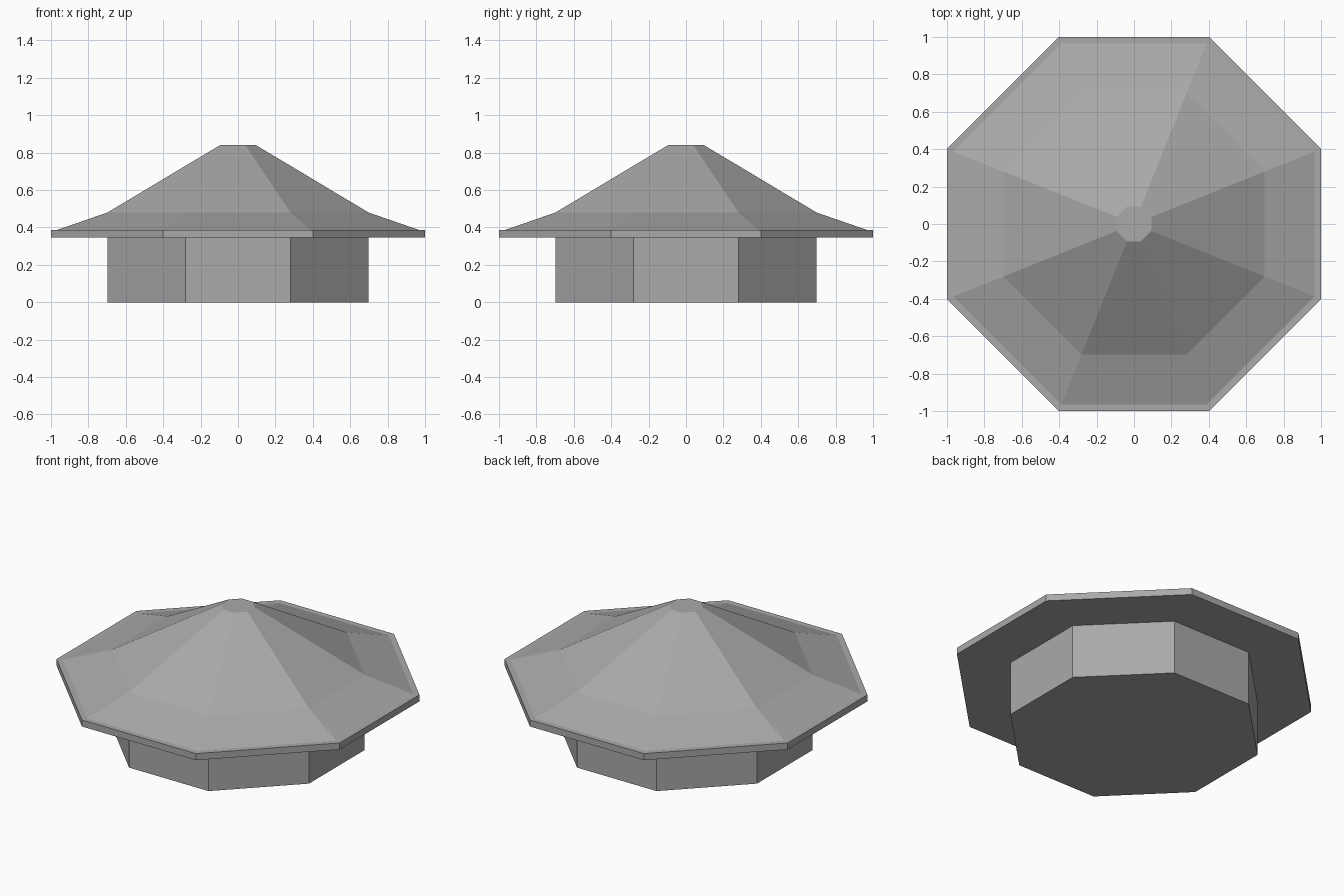
import bpy
import bmesh

cube = bpy.data.objects.get("Cube")
if cube:
    bpy.data.objects.remove(cube, do_unlink=True)

# One plain grey for the whole model
GREY = (0.4, 0.4, 0.4, 1.0)
grey = bpy.data.materials.new("plain grey")
grey.use_nodes = True
grey.diffuse_color = GREY
grey.node_tree.nodes["Principled BSDF"].inputs["Base Color"].default_value = GREY

# Corner directions of an octagon with chamfered corners, counter-clockwise
C = 0.402
CORNERS = [(1, -C), (1, C), (C, 1), (-C, 1), (-1, C), (-1, -C), (-C, -1), (C, -1)]


def octagon_stack(name, profile):
    """Closed solid skinned over octagonal rings given as (half width, height)."""
    bm = bmesh.new()
    rings = [[bm.verts.new((x * r, y * r, z)) for x, y in CORNERS] for r, z in profile]
    for low, high in zip(rings, rings[1:]):
        for i in range(len(CORNERS)):
            j = (i + 1) % len(CORNERS)
            bm.faces.new((low[i], low[j], high[j], high[i]))
    bm.faces.new(rings[0][::-1])
    bm.faces.new(rings[-1])
    bmesh.ops.recalc_face_normals(bm, faces=bm.faces)
    mesh = bpy.data.meshes.new(name)
    bm.to_mesh(mesh)
    bm.free()
    mesh.materials.append(grey)
    obj = bpy.data.objects.new(name, mesh)
    bpy.context.collection.objects.link(obj)
    return obj


# Wall drum under the roof
octagon_stack("base_walls", [(0.698, 0), (0.698, 0.345)])

# Overhanging roof: flat rim, shallow eave, steep slope, small flat top
octagon_stack("roof", [(1, 0.345), (1, 0.387), (0.966, 0.387),
                       (0.698, 0.48), (0.093, 0.842)])
